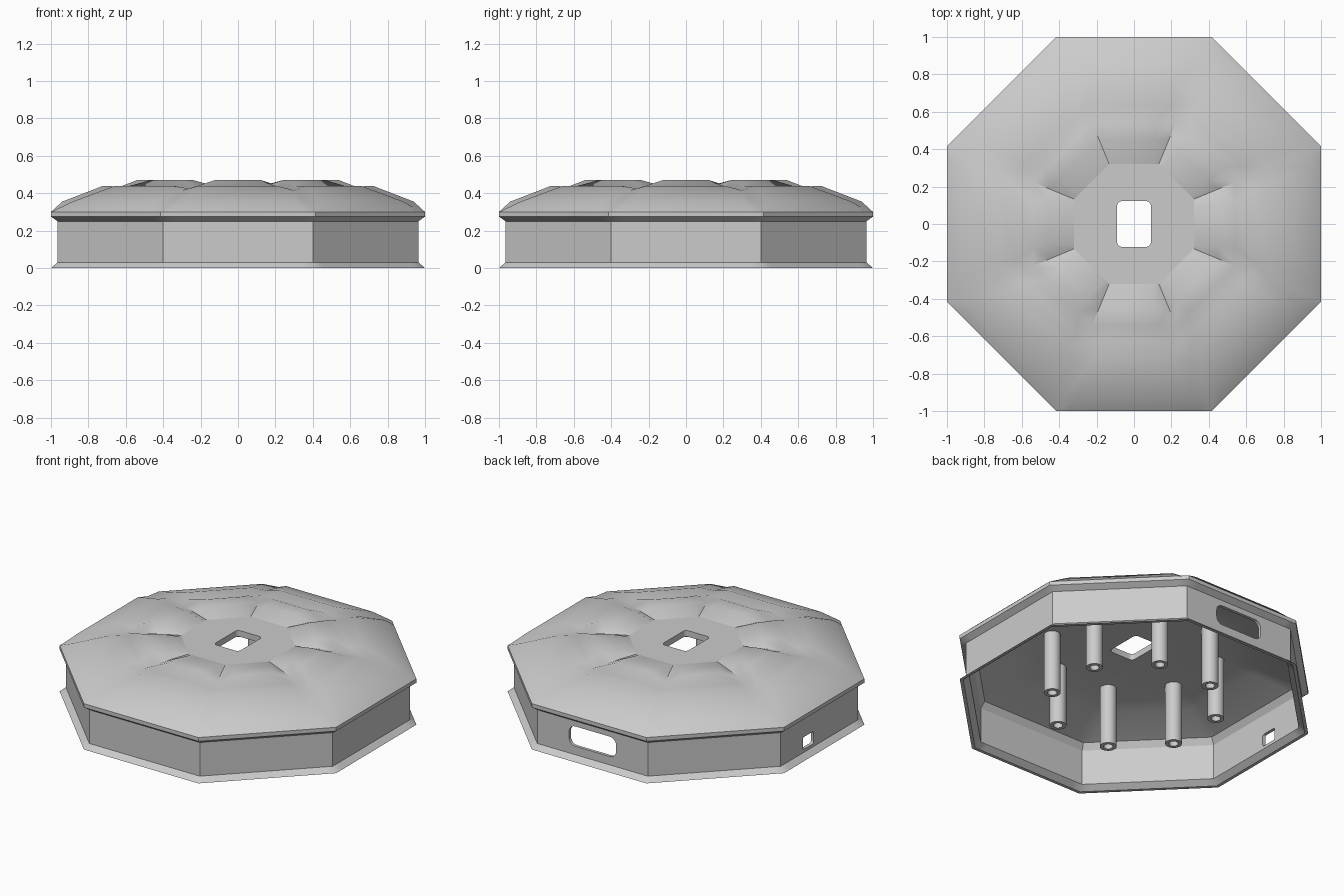
import bpy, bmesh, math
from mathutils import Matrix, Vector

if "Cube" in bpy.data.objects:
    bpy.data.objects.remove(bpy.data.objects["Cube"])

T = math.tan(math.pi / 8)  # half side of an octagon with apothem 1

grey = bpy.data.materials.new("plain_grey")
grey.use_nodes = True
grey.diffuse_color = (0.6, 0.6, 0.6, 1)
grey.node_tree.nodes["Principled BSDF"].inputs["Base Color"].default_value = (0.6, 0.6, 0.6, 1)


def make_object(name, bm):
    bmesh.ops.recalc_face_normals(bm, faces=bm.faces)
    mesh = bpy.data.meshes.new(name)
    bm.to_mesh(mesh)
    bm.free()
    mesh.materials.append(grey)
    obj = bpy.data.objects.new(name, mesh)
    bpy.context.collection.objects.link(obj)
    return obj


def activate(obj):
    bpy.ops.object.select_all(action='DESELECT')
    obj.select_set(True)
    bpy.context.view_layer.objects.active = obj


def octagon_ring(bm, rows):
    """Bridge octagons given as (apothem, z, middle z, fraction of side raised)."""
    loops = []
    for apothem, z, mid, frac in rows:
        loop = []
        for side in range(8):
            turn = Matrix.Rotation(side * math.pi / 4, 3, 'Z')
            half = apothem * T
            for x, h in ((-half, z), (-half * frac, mid), (half * frac, mid)):
                loop.append(bm.verts.new(turn @ Vector((x, -apothem, h))))
        loops.append(loop)
    for low, high in zip(loops, loops[1:]):
        for i in range(len(low)):
            j = (i + 1) % len(low)
            bm.faces.new((low[i], low[j], high[j], high[i]))
    return loops


def plain(profile):
    return [(a, z, z, 0.85) for a, z in profile]


# Hollow octagonal shell: inside, walls, then puffed roof panels and petals
inside = plain([(0.55, 0.40), (0.70, 0.375), (0.92, 0.30), (0.945, 0.26),
                (0.945, 0.03), (0.98, 0.0)])
walls = plain([(1.0, 0.0), (0.965, 0.03), (0.965, 0.25), (1.0, 0.275), (1.0, 0.30)])
roof = [(0.94, 0.325, 0.355, 0.8), (0.72, 0.415, 0.44, 0.7),
        (0.63, 0.425, 0.435, 0.75), (0.54, 0.43, 0.47, 0.55),
        (0.45, 0.435, 0.47, 0.6), (0.32, 0.44, 0.44, 0.85)]
bm = bmesh.new()
loops = octagon_ring(bm, inside + walls + roof)
bm.faces.new(loops[0])
bm.faces.new(loops[-1])
shell = make_object("octagonal_shell", bm)


# Rounded openings: size, centre, axis of cut, corner radius
def cut(size, centre, axis, radius):
    bm = bmesh.new()
    bmesh.ops.create_cube(bm, size=1)
    bmesh.ops.scale(bm, vec=size, verts=bm.verts)
    edges = [e for e in bm.edges
             if abs((e.verts[0].co - e.verts[1].co)[axis]) > 0.01]
    bmesh.ops.bevel(bm, geom=edges, offset=radius, segments=5, profile=0.5,
                    affect='EDGES')
    bmesh.ops.translate(bm, vec=centre, verts=bm.verts)
    cutter = make_object("opening_cutter", bm)
    cutter.hide_render = True
    mod = shell.modifiers.new("opening", 'BOOLEAN')
    mod.operation = 'DIFFERENCE'
    mod.solver = 'EXACT'
    mod.object = cutter
    activate(shell)
    bpy.ops.object.modifier_apply(modifier=mod.name)
    bpy.data.objects.remove(cutter)


cut((0.18, 0.245, 0.3), (0, 0, 0.42), 2, 0.025)
cut((0.34, 0.2, 0.13), (0, 0.96, 0.15), 1, 0.045)
cut((0.2, 0.11, 0.08), (-0.96, 0.115, 0.09), 0, 0.012)

activate(shell)
bpy.ops.object.shade_smooth_by_angle(angle=math.radians(31))

# Keep the flat centre of the roof crisp
bm = bmesh.new()
bm.from_mesh(shell.data)
for face in bm.faces:
    if face.normal.z > 0.999 and abs(face.calc_center_median().z - 0.44) < 0.005:
        for edge in face.edges:
            edge.smooth = False
bm.to_mesh(shell.data)
bm.free()


# Hollow posts hanging from the ceiling
def tube(name, x, y, outer, inner, bottom, top, sides=24):
    bm = bmesh.new()
    profile = ((outer, bottom), (outer, top), (inner, top), (inner, bottom))
    rings = [[bm.verts.new((x + r * math.cos(a), y + r * math.sin(a), z))
              for a in (2 * math.pi * i / sides for i in range(sides))]
             for r, z in profile]
    for k in range(4):
        p, q = rings[k], rings[(k + 1) % 4]
        for i in range(sides):
            j = (i + 1) % sides
            bm.faces.new((p[i], p[j], q[j], q[i]))
    activate(make_object(name, bm))
    bpy.ops.object.shade_smooth_by_angle(angle=math.radians(30))


for n in range(8):
    angle = (n + 0.5) * math.pi / 4
    tube(f"support_post_{n + 1}", 0.508 * math.cos(angle), 0.508 * math.sin(angle),
         0.05, 0.028, 0.005, 0.41)
